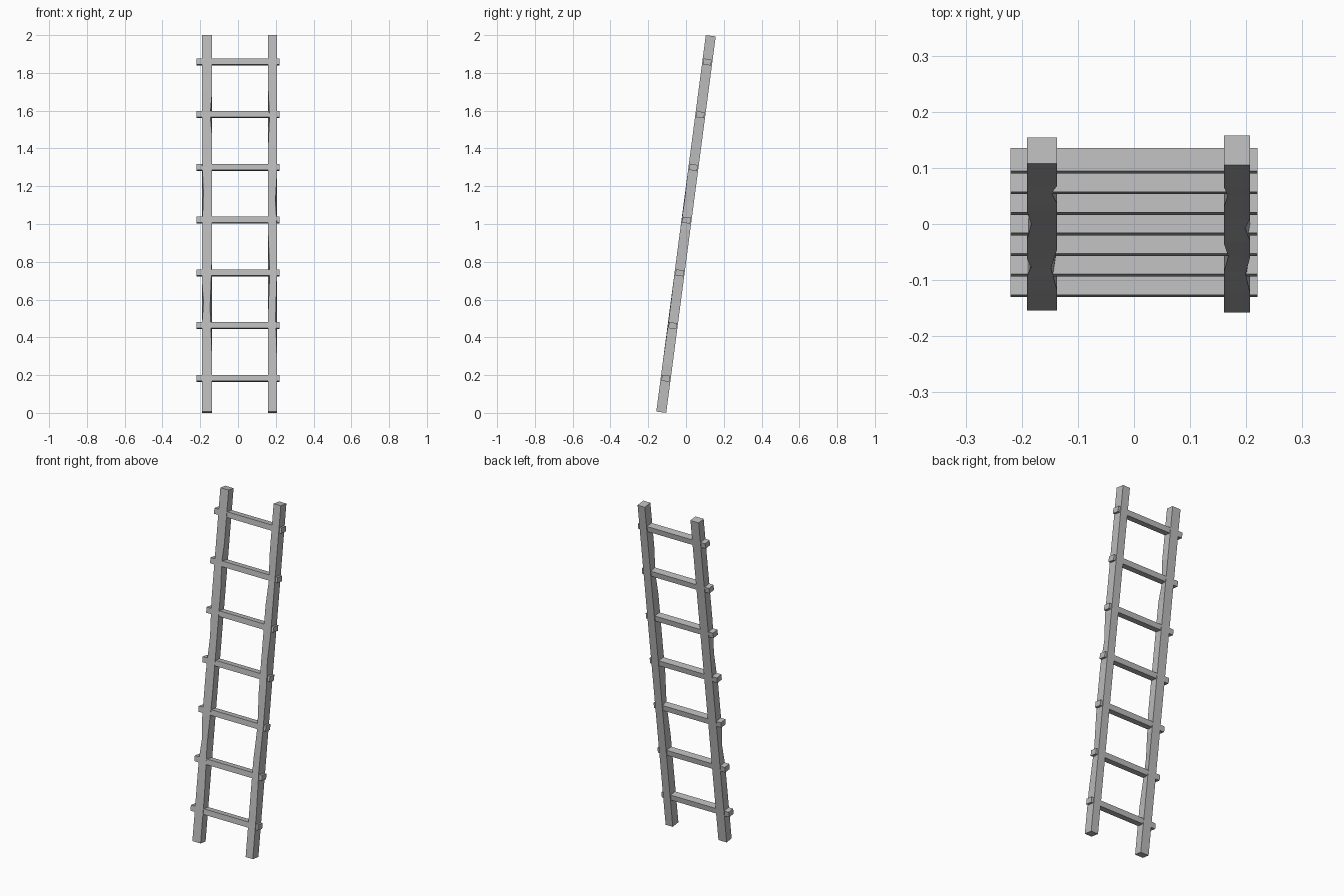
import bpy
import bmesh
import math
from mathutils import Matrix, Vector

cube = bpy.data.objects.get("Cube")
if cube:
    bpy.data.objects.remove(cube, do_unlink=True)

# Plain grey wood
wood = bpy.data.materials.new("grey_wood")
wood.use_nodes = True
GREY = (0.5, 0.5, 0.5, 1)
wood.diffuse_color = GREY
wood.node_tree.nodes["Principled BSDF"].inputs["Base Color"].default_value = GREY

LENGTH = 2.01
# The whole ladder leans back about its middle
LEAN = Matrix.Translation((0, 0, 1)) @ Matrix.Rotation(-math.radians(7.49), 4, "X")


def finish(name, bm):
    bmesh.ops.recalc_face_normals(bm, faces=bm.faces[:])
    bm.transform(LEAN)
    mesh = bpy.data.meshes.new(name)
    bm.to_mesh(mesh)
    bm.free()
    mesh.materials.append(wood)
    bpy.context.collection.objects.link(bpy.data.objects.new(name, mesh))


def make_rail(name, x, width, depth, chips):
    """Square post; each chip is (side, height, half length, inset) on a front edge."""
    bm = bmesh.new()
    heights = {-LENGTH / 2, LENGTH / 2}
    for side, h, half, inset in chips:
        heights |= {h - half, h, h + half}

    def inset_at(side, z):
        return max([c[3] * max(0, 1 - abs(z - c[1]) / c[2])
                    for c in chips if c[0] == side] + [0])

    rings = []
    for z in sorted(heights):
        ring = []
        for sx, sy in ((-1, -1), (1, -1), (1, 1), (-1, 1)):
            cut = inset_at(sx, z) if sy < 0 else 0
            ring.append(bm.verts.new((x + sx * (width / 2 - cut),
                                      sy * depth / 2 + cut * 0.3, z)))
        rings.append(ring)
    for low, high in zip(rings, rings[1:]):
        for i in range(4):
            j = (i + 1) % 4
            bm.faces.new((low[i], low[j], high[j], high[i]))
    bm.faces.new(rings[0])
    bm.faces.new(rings[-1])
    finish(name, bm)


# Side rails with worn front edges
make_rail("right_rail", -0.164, 0.054, 0.047,
          [(-1, 0.16, 0.2, 0.008), (1, 0.58, 0.12, 0.01),
           (-1, -0.42, 0.12, 0.008), (1, -0.45, 0.28, 0.011)])
make_rail("left_rail", 0.1835, 0.047, 0.053,
          [(-1, 0.57, 0.14, 0.007), (-1, -0.26, 0.2, 0.008),
           (1, 0.12, 0.15, 0.009), (1, -0.5, 0.25, 0.008)])

# Rungs poking out through both rails
for i in range(7):
    bm = bmesh.new()
    bmesh.ops.create_cube(bm, size=1)
    bm.transform(Matrix.Translation((0, 0, -0.824 + i * 0.2815))
                 @ Matrix.Diagonal(Vector((0.441, 0.042, 0.032, 1))))
    finish(f"rung_{i + 1}", bm)
